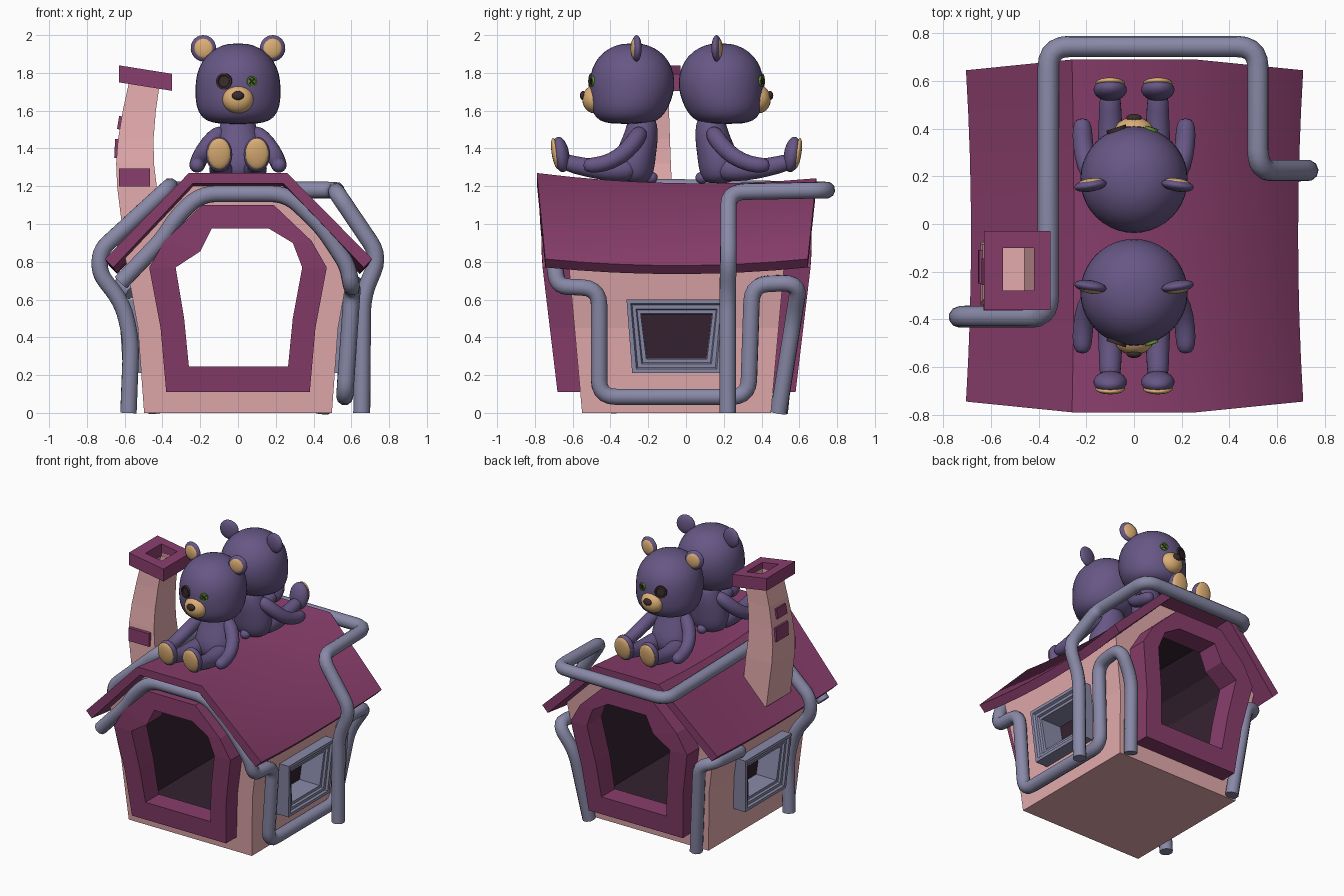
import bpy, bmesh, math
from mathutils import Vector, Matrix, Euler

if "Cube" in bpy.data.objects:
    bpy.data.objects.remove(bpy.data.objects["Cube"])

CY = -0.05  # symmetry plane of house and bears


def material(name, *rgb):
    m = bpy.data.materials.new(name)
    m.diffuse_color = (*rgb, 1)
    m.use_nodes = True
    m.node_tree.nodes["Principled BSDF"].inputs["Base Color"].default_value = m.diffuse_color
    return m


PINK = material("pink", .78, .41, .42)
PLUM = material("plum", .25, .048, .15)
DARK = material("dark_inside", .035, .016, .03)
STEEL = material("steel", .25, .25, .39)
FUR = material("fur", .135, .095, .235)
TAN = material("tan", .72, .43, .18)
BROWN = material("brown", .045, .025, .025)
GREEN = material("green", .12, .3, .03)


def finish(name, bm, mats, mirror="", smooth=False, subd=0):
    """Make an object with its origin on the symmetry axis."""
    bmesh.ops.recalc_face_normals(bm, faces=bm.faces)
    bm.transform(Matrix.Translation((0, -CY, 0)))
    me = bpy.data.meshes.new(name)
    bm.to_mesh(me)
    bm.free()
    for m in mats:
        me.materials.append(m)
    ob = bpy.data.objects.new(name, me)
    ob.location = (0, CY, 0)
    bpy.context.collection.objects.link(ob)
    if smooth:
        me.polygons.foreach_set("use_smooth", [True] * len(me.polygons))
    if subd:
        mod = ob.modifiers.new("round", 'SUBSURF')
        mod.levels = mod.render_levels = subd
    if mirror:
        mod = ob.modifiers.new("mirror", 'MIRROR')
        mod.use_axis = ("x" in mirror, "y" in mirror, False)
        mod.use_mirror_merge = False
    return ob


def loft(name, loops, mats, cyclic=False, dark=(), dark_cap=False, **kw):
    """Bridge equal-length point loops; 'dark' lists the sections using slot 1."""
    bm = bmesh.new()
    rings = [[bm.verts.new(p) for p in lp] for lp in loops]
    n = len(rings[0])
    for i in range(len(rings) - (not cyclic)):
        a, b = rings[i], rings[(i + 1) % len(rings)]
        for j in range(n):
            k = (j + 1) % n
            bm.faces.new((a[j], a[k], b[k], b[j])).material_index = int(i in dark)
    if not cyclic:
        bm.faces.new(rings[0])
        bm.faces.new(rings[-1]).material_index = int(dark_cap)
    return finish(name, bm, mats, **kw)


def ball(name, c, r, mat, rot=(0, 0, 0), mirror="y"):
    bm = bmesh.new()
    M = Matrix.Translation(c) @ Euler(rot).to_matrix().to_4x4() @ Matrix.Diagonal((*r, 1))
    bmesh.ops.create_uvsphere(bm, u_segments=24, v_segments=14, radius=1, matrix=M)
    return finish(name, bm, [mat], mirror, True)


def box(name, c, s, mat, rot=(0, 0, 0), mirror=""):
    bm = bmesh.new()
    M = Matrix.Translation(c) @ Euler(rot).to_matrix().to_4x4() @ Matrix.Diagonal((*s, 1))
    bmesh.ops.create_cube(bm, size=1, matrix=M)
    return finish(name, bm, [mat], mirror)


def pipe(name, pts, r=.045, fillet=.09):
    """Round pipe through the points, with filleted corners."""
    P = [Vector(p) for p in pts]
    out = [P[0]]
    for a, b, c in zip(P, P[1:], P[2:]):
        d1, d2 = a - b, c - b
        f = min(fillet, d1.length * .48, d2.length * .48)
        s, e = b + d1.normalized() * f, b + d2.normalized() * f
        for i in range(6):
            t = i / 5
            out.append(s * (1 - t) ** 2 + b * 2 * t * (1 - t) + e * t * t)
    out.append(P[-1])
    cu = bpy.data.curves.new(name, 'CURVE')
    cu.dimensions = '3D'
    cu.bevel_depth, cu.bevel_resolution, cu.use_fill_caps = r, 3, True
    sp = cu.splines.new('POLY')
    sp.points.add(len(out) - 1)
    for q, p in zip(sp.points, out):
        q.co = (*p, 1)
    cu.materials.append(STEEL)
    bpy.context.collection.objects.link(bpy.data.objects.new(name, cu))


def limb(name, pts, mirror):
    """Tapered limb from (x, y, z, radius) points."""
    P = [Vector(p[:3]) for p in pts]
    loops = []
    for i, p in enumerate(P):
        d = (P[min(i + 1, len(P) - 1)] - P[max(i - 1, 0)]).normalized()
        u = d.cross(Vector((1, 0, .1))).normalized()
        v = d.cross(u)
        loops.append([p + (u * math.cos(a) + v * math.sin(a)) * pts[i][3]
                      for a in [k * math.tau / 10 for k in range(10)]])
    return loft(name, loops, [FUR], mirror=mirror, smooth=True, subd=1)


def stack(name, rings):
    """Round body from (z, y, rx, ry) rings."""
    loops = [[(rx * math.cos(a), y + ry * math.sin(a), z) for a in [k * math.tau / 20 for k in range(20)]]
             for z, y, rx, ry in rings]
    return loft(name, loops, [FUR], mirror="y", smooth=True, subd=1)


# House body: walls around a dark room, open at front and back
def sym(half):
    return half + [(-x, z) for x, z in reversed(half)]


wall = sym([(-.497, 0), (-.53, .45), (-.60, .84), (-.42, 1.02), (-.24, 1.2)])
frame = sym([(-.38, .11), (-.41, .45), (-.47, .77), (-.39, .91), (-.19, 1.10)])
room = sym([(-.35, .2), (-.37, .5), (-.39, .78), (-.32, .92), (-.17, 1.05)])
door = [(-.26, .245), (-.285, .5), (-.33, .77), (-.2, .855), (-.14, .975),
        (.165, .975), (.29, .9), (.34, .77), (.29, .5), (.265, .245)]


def wall_y(z):
    return -.55 - .09 * z


def front_y(z):
    return max(-.667 - .12 * z, -.765)


def inner_y(z):
    return wall_y(z) + .03


def at(poly, f, back=False):
    return [(x, 2 * CY - f(z) if back else f(z), z) for x, z in poly]


body = loft("house_body", [at(wall, wall_y), at(room, wall_y), at(room, wall_y, True), at(wall, wall_y, True)],
            [PINK, DARK], cyclic=True, dark=(1,))
loft("door_frame", [at(frame, inner_y), at(frame, front_y), at(door, front_y), at(door, inner_y)],
     [PLUM], cyclic=True, mirror="y")


# Windows: stepped frames set into pockets on both sides
def win(i, x):
    b, t, z0, z1 = .235 - i, .265 - i, .21 + i, .60 - i
    return [(x + .06 * (z - .4), CY + y, z) for y, z in ((-b, z0), (b, z0), (t, z1), (-t, z1))]


loft("window_frame", [win(0, .41), win(0, .62), win(.022, .62), win(.03, .605), win(.05, .605),
                      win(.056, .59), win(.075, .59), win(.078, .43)], [STEEL, DARK], dark_cap=True, mirror="x")
cutter = loft("window_cutter", [win(.03, .42), win(.03, .8)], [PINK], mirror="x")
cutter.hide_render = True
cutter.display_type = 'WIRE'
mod = body.modifiers.new("pockets", 'BOOLEAN')
mod.object, mod.operation, mod.solver = cutter, 'DIFFERENCE', 'EXACT'

# Sagging roof, soft over the right-hand ridge
sections = []
for k in range(9):
    t = k / 4 - 1
    s = 1 - t * t
    sections.append([(x * (1 - .03 * s), CY + t * (.695 if z < 1 else .74),
                      z - (s * .04 + .014 * (t + 1) if z > 1 else s * .035))
                     for x, z in ((-.705, .815), (-.26, 1.27), (.26, 1.27), (.71, .815),
                                  (.665, .77), (.24, 1.215), (-.24, 1.215), (-.66, .77))])
roof = loft("roof", sections, [PLUM])
for f in roof.data.polygons:
    f.use_smooth = f.normal.z > .5 and f.normal.x > -.3


# Chimney with tilted cap and bricks
def rect(x0, x1, y0, y1, zf):
    return [(x, y, zf(x)) for x, y in ((x0, y0), (x1, y0), (x1, y1), (x0, y1))]


loops = [rect(a, b, c, d, lambda x, z=z: z) for z, a, b, c, d in
         ((.88, -.60, -.40, -.35, -.07), (1.2, -.64, -.43, -.345, -.075), (1.32, -.645, -.445, -.335, -.08),
          (1.45, -.635, -.447, -.32, -.085), (1.6, -.61, -.435, -.305, -.09), (1.76, -.575, -.412, -.295, -.09),
          (1.76, -.55, -.42, -.28, -.10), (1.5, -.60, -.46, -.28, -.10))]
loft("chimney", loops, [PINK])


def cap_top(x):
    return 1.84 - .16 * (x + .63)


def cap_low(x):
    return cap_top(x) - .09


big, hole = (-.63, -.35, -.36, -.03), (-.55, -.42, -.28, -.10)
loft("chimney_cap", [rect(*big, cap_low), rect(*big, cap_top), rect(*hole, cap_top), rect(*hole, cap_low)],
     [PLUM], cyclic=True)
box("brick_front", (-.548, -.345, 1.245), (.165, .035, .095), PLUM)
box("brick_low", (-.638, -.18, 1.40), (.03, .14, .10), PLUM, (0, .05, 0))
box("brick_high", (-.62, -.20, 1.535), (.03, .11, .07), PLUM, (0, .17, 0))

# Pipes
pipe("pipe_front_and_side", [(-.62, -.70, .69), (-.40, -.72, .92), (-.33, -.73, 1.03), (-.2, -.73, 1.16),
                             (.26, -.73, 1.16), (.45, -.72, .98), (.58, -.695, .78), (.60, -.68, .67),
                             (.605, -.46, .66), (.565, -.46, .085), (.565, .33, .085), (.60, .35, .68),
                             (.62, .60, .69), (.50, .57, .50), (.44, .49, 0)])
pipe("pipe_over_roof", [(-.58, -.36, 0), (-.565, -.37, .38), (-.61, -.38, .58), (-.735, -.39, .74), (-.73, -.39, .86),
                        (-.36, -.39, 1.2), (-.36, .745, 1.18), (.52, .745, 1.18), (.52, .225, 1.17),
                        (.75, .225, .83), (.66, .22, .62), (.655, .22, 0)])
pipe("pipe_back_left", [(-.43, .495, 0), (-.50, .56, .66), (-.60, .53, .70), (-.61, .24, .68), (-.56, .2, .64)])

# Two bears sitting back to back (mirrored in y)
stack("head", [(1.53, -.305, .07, .06), (1.535, -.305, .14, .125), (1.56, -.305, .195, .178),
               (1.62, -.298, .225, .21),
               (1.69, -.288, .23, .226), (1.76, -.285, .228, .23), (1.83, -.285, .212, .215),
               (1.89, -.285, .172, .178), (1.935, -.285, .115, .12), (1.957, -.285, .05, .05)])
stack("torso", [(1.215, -.27, .06, .05), (1.23, -.272, .115, .085), (1.29, -.28, .142, .115), (1.37, -.268, .138, .11),
                (1.46, -.24, .115, .095), (1.53, -.232, .095, .08), (1.57, -.235, .08, .07)])
limb("leg", [(.07, -.27, 1.29, .05), (.085, -.31, 1.29, .07), (.097, -.42, 1.285, .062), (.1, -.54, 1.30, .05),
             (.1, -.63, 1.325, .05), (.1, -.66, 1.335, .03)], "xy")
ball("foot", (.1, -.663, 1.368), (.07, .045, .095), FUR, (.16, 0, 0), "xy")
ball("sole", (.1, -.691, 1.373), (.062, .02, .083), TAN, (.16, 0, 0), "xy")
limb("arm", [(.07, -.24, 1.49, .03), (.10, -.245, 1.48, .05), (.155, -.28, 1.425, .05), (.20, -.345, 1.355, .048),
             (.216, -.44, 1.315, .045), (.217, -.51, 1.31, .045), (.217, -.545, 1.31, .025)], "xy")
ball("tail", (0, -.185, 1.245), (.035, .035, .032), FUR)
ball("ear", (.183, -.262, 1.93), (.068, .026, .07), FUR, (0, .3, .15), "xy")
ball("inner_ear", (.183, -.274, 1.93), (.052, .018, .054), TAN, (0, .3, .15), "xy")
ball("snout", (0, -.485, 1.66), (.083, .064, .074), TAN)
ball("nose", (0, -.545, 1.68), (.032, .017, .024), BROWN)


# Button eyes, one plain and one with a stitched cross
def button(name, x, r, mat):
    a = math.asin(x / .228)
    c = Vector((x, -.286 - .218 * math.cos(a), 1.755))
    loops = []
    for rad, d in ((r, .02), (r, -.012), (r * .75, -.012), (r * .68, -.006)):
        M = Matrix.Translation(c) @ Matrix.Rotation(a, 4, 'Z')
        loops.append([M @ Vector((rad * math.cos(k * math.tau / 20), d, rad * math.sin(k * math.tau / 20)))
                      for k in range(20)])
    loft(name, loops, [mat], mirror="y")
    return c, a


button("eye_left", -.072, .043, BROWN)
c, a = button("eye_right", .072, .028, GREEN)
for i, s in enumerate((.8, -.8)):
    box("eye_stitch_%d" % i, c + Vector((.003, -.009, 0)), (.045, .008, .008), BROWN, (0, s, a), "y")
